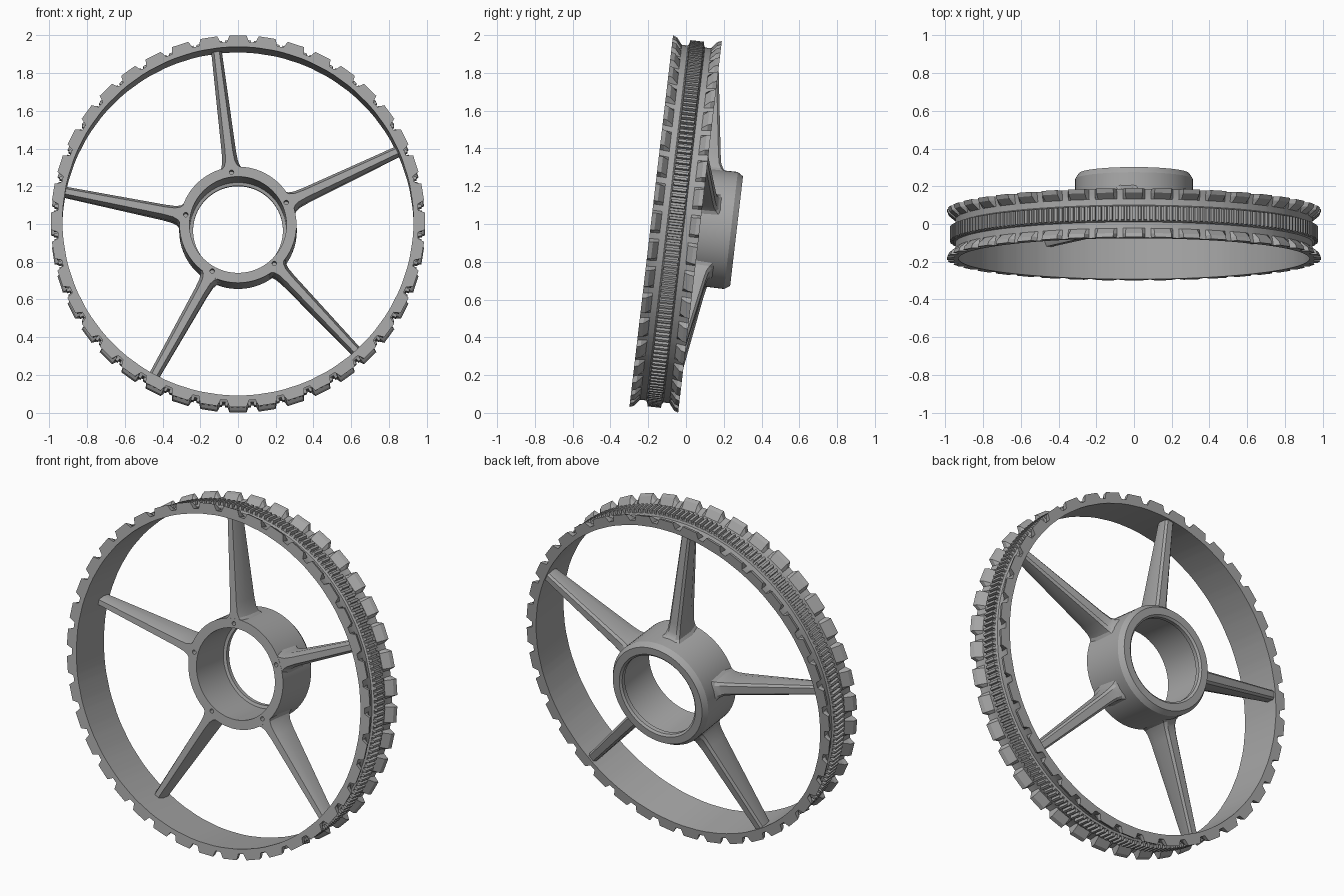
import bpy, bmesh, math
from mathutils import Matrix, Vector

if "Cube" in bpy.data.objects:
    bpy.data.objects.remove(bpy.data.objects["Cube"], do_unlink=True)

TILT = Matrix.Translation((0, -0.055, 1.0)) @ Matrix.Rotation(math.radians(-6.7), 4, 'X')
TEETH, RIBS, SPOKES = 40, 200, 5
FIRST = math.radians(-7)          # angle of the first spoke, measured from up

grey = bpy.data.materials.new("plain grey")
grey.use_nodes = True
grey.diffuse_color = (0.38, 0.38, 0.38, 1)
grey.node_tree.nodes["Principled BSDF"].inputs["Base Color"].default_value = (0.38, 0.38, 0.38, 1)


def polar(angle, r, y, side=0.0):
    """Point at radius r, depth y, shifted sideways; angle runs from up towards +x."""
    s, c = math.sin(angle), math.cos(angle)
    return Vector((r * s + side * c, y, r * c - side * s))


def finish(bm, name):
    bmesh.ops.recalc_face_normals(bm, faces=bm.faces)
    bm.transform(TILT)
    mesh = bpy.data.meshes.new(name)
    bm.to_mesh(mesh)
    bm.free()
    obj = bpy.data.objects.new(name, mesh)
    bpy.context.collection.objects.link(obj)
    mesh.materials.append(grey)
    return obj


def smooth(obj):
    bpy.ops.object.select_all(action='DESELECT')
    obj.select_set(True)
    bpy.context.view_layer.objects.active = obj
    bpy.ops.object.shade_smooth_by_angle(angle=math.radians(25))


def bridge(bm, rings, closed):
    """Skin neighbouring vertex rings with quads."""
    pairs = list(zip(rings, rings[1:]))
    if closed:
        pairs.append((rings[-1], rings[0]))
    else:
        bm.faces.new(rings[0])
        bm.faces.new(rings[-1])
    for a, b in pairs:
        for i in range(len(a)):
            j = (i + 1) % len(a)
            bm.faces.new((a[i], a[j], b[j], b[i]))


def revolve(angles_profiles):
    bm = bmesh.new()
    rings = [[bm.verts.new(polar(a, r, y)) for r, y in prof] for a, prof in angles_profiles]
    bridge(bm, rings, True)
    return bm


# Rim: grooved channel whose two flanges are notched into teeth
def rim_profile(tip, shoulder):
    half = [(0.93, -0.13), (tip, -0.13), (shoulder, -0.108), (0.947, -0.078),
            (0.947, -0.045), (0.958, -0.04)]
    return half + [(r, -y) for r, y in reversed(half)]


tooth, notch = rim_profile(0.992, 0.984), rim_profile(0.957, 0.953)
steps = [(-0.29, tooth), (0.29, tooth), (0.39, notch), (0.61, notch)]
rim = finish(revolve([((k + p) * math.tau / TEETH, prof)
                      for k in range(TEETH) for p, prof in steps]), "toothed_rim")
smooth(rim)

# Ribbed band: small tapered bars around the centre of the channel
bm = bmesh.new()
for k in range(RIBS):
    a = k * math.tau / RIBS
    bar = [[bm.verts.new(polar(a, r, y, s)) for s, y in
            ((-w, -d), (w, -d), (w, d), (-w, d))]
           for r, w, d in ((0.95, 0.01, 0.04), (0.976, 0.007, 0.036))]
    bridge(bm, bar, False)
finish(bm, "ribbed_band")

# Hub: thick sleeve with chamfered back and a small inner lip
hub_profile = [(0.257, 0.033), (0.31, 0.033), (0.312, 0.295), (0.292, 0.325),
               (0.25, 0.325), (0.238, 0.315), (0.238, 0.29), (0.255, 0.285)]
hub = finish(revolve([(k * math.tau / 64, hub_profile) for k in range(64)]), "hub")

# Small bolt holes in the hub front, one beside each spoke
bm = bmesh.new()
for k in range(SPOKES):
    a = FIRST + k * math.tau / SPOKES
    centre = polar(a, 0.282, 0.04)
    bmesh.ops.create_cone(bm, cap_ends=True, segments=12, radius1=0.012, radius2=0.012, depth=0.1,
                          matrix=Matrix.Translation(centre) @ Matrix.Rotation(math.pi / 2, 4, 'X'))
cutter = finish(bm, "bolt_hole_cutter")
cutter.hide_render = True
mod = hub.modifiers.new("bolt holes", 'BOOLEAN')
mod.operation, mod.solver, mod.object = 'DIFFERENCE', 'EXACT', cutter
bpy.context.view_layer.objects.active = hub
bpy.ops.object.modifier_apply(modifier=mod.name)
bpy.data.objects.remove(cutter, do_unlink=True)
smooth(hub)

# Spokes: tapered bars, narrow at the front, flaring into the hub
# each section: radius, front depth, back depth, front half width, back half width
sections = [(0.302, 0.034, 0.235, 0.05, 0.066),
            (0.318, 0.034, 0.217, 0.034, 0.05),
            (0.345, 0.034, 0.203, 0.024, 0.042),
            (0.4, 0.034, 0.193, 0.02, 0.038),
            (0.936, 0.03, 0.118, 0.014, 0.028)]
for k in range(SPOKES):
    a = FIRST + k * math.tau / SPOKES
    bm = bmesh.new()
    rings = []
    for r, front, back, fw, bw in sections:
        mid = front + 0.35 * (back - front)
        outline = [(-fw, front), (fw, front), (bw, mid), (bw * 0.95, back - 0.012),
                   (bw * 0.6, back), (-bw * 0.6, back), (-bw * 0.95, back - 0.012), (-bw, mid)]
        rings.append([bm.verts.new(polar(a, r, y, s)) for s, y in outline])
    bridge(bm, rings, False)
    smooth(finish(bm, f"spoke_{k + 1}"))
